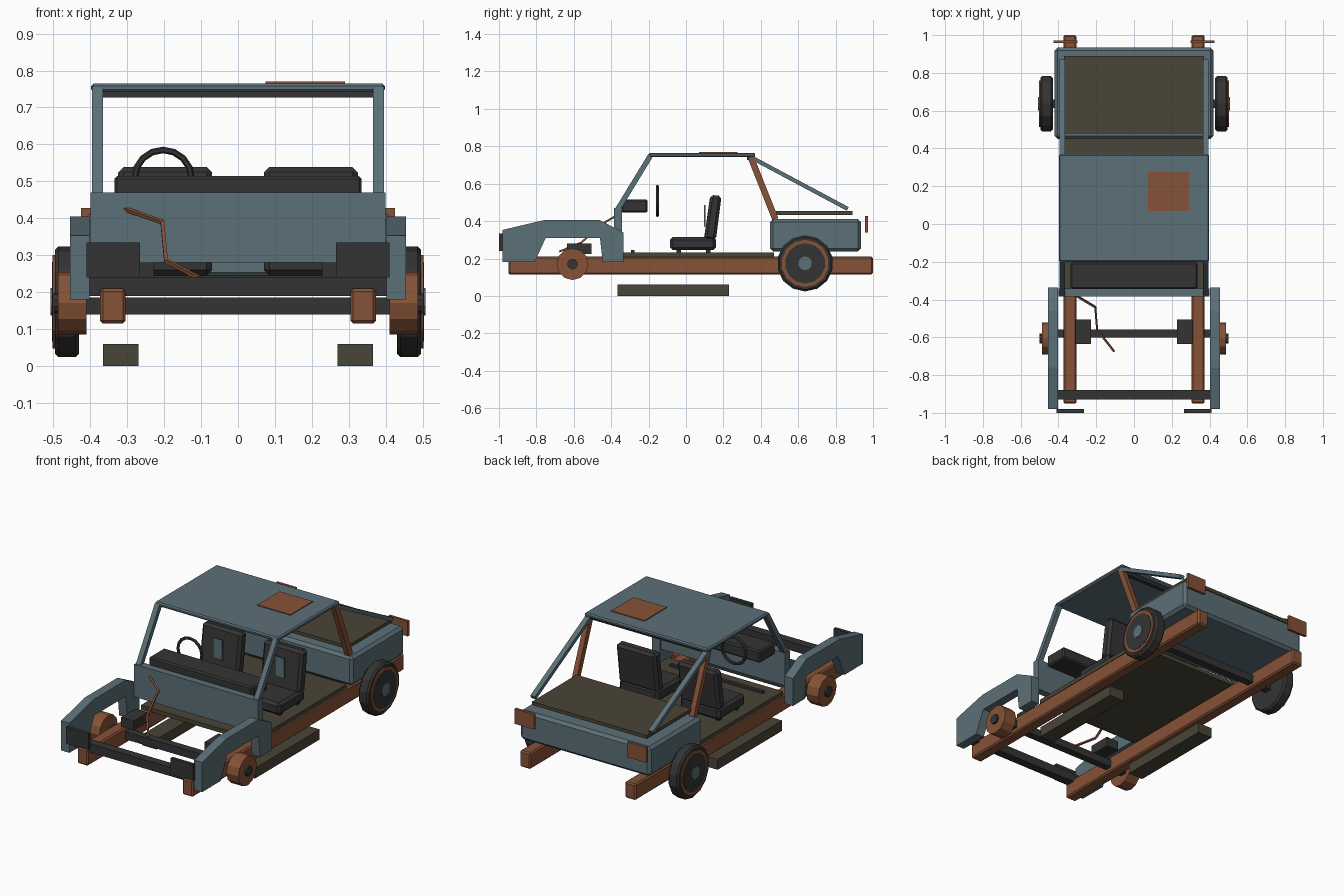
import bpy, bmesh, math
from mathutils import Vector

if "Cube" in bpy.data.objects:
    bpy.data.objects.remove(bpy.data.objects["Cube"])


def mat(name, c):
    m = bpy.data.materials.new(name)
    m.diffuse_color = (*c, 1)
    m.use_nodes = True
    m.node_tree.nodes["Principled BSDF"].inputs["Base Color"].default_value = m.diffuse_color
    return m


BLUE = mat("weathered blue", (0.105, 0.16, 0.185))
RUST = mat("rust", (0.24, 0.085, 0.038))
DARK = mat("charcoal", (0.034, 0.034, 0.035))
OLIVE = mat("dull olive", (0.066, 0.058, 0.038))


def finish(name, bm, m, bevel=0):
    bmesh.ops.recalc_face_normals(bm, faces=bm.faces)
    me = bpy.data.meshes.new(name)
    bm.to_mesh(me)
    bm.free()
    me.materials.append(m)
    o = bpy.data.objects.new(name, me)
    bpy.context.collection.objects.link(o)
    if bevel:
        b = o.modifiers.new("bevel", 'BEVEL')
        b.width, b.segments = bevel, 1
    return o


def box(name, x, y, z, m, bevel=0):
    bm = bmesh.new()
    bmesh.ops.create_cube(bm, size=1)
    for v in bm.verts:
        v.co = [(a[0] + a[1]) / 2 + c * (a[1] - a[0]) for c, a in zip(v.co, (x, y, z))]
    return finish(name, bm, m, bevel)


def side_profile(name, pts, x0, x1, m, bevel=0):
    # (y, z) outline extruded along x
    bm = bmesh.new()
    f = bm.faces.new([bm.verts.new((x0, y, z)) for y, z in pts])
    r = bmesh.ops.extrude_face_region(bm, geom=[f])
    for v in r['geom']:
        if isinstance(v, bmesh.types.BMVert):
            v.co.x = x1
    return finish(name, bm, m, bevel)


def disc(name, x0, x1, y, z, r, n, m, bevel=0):
    pts = [(y + r * math.sin(2 * math.pi * i / n), z + r * math.cos(2 * math.pi * i / n))
           for i in range(n)]
    return side_profile(name, pts, x0, x1, m, bevel)


def bar(name, a, b, w, t, m):
    # straight strut of rectangular section between two points
    a, b = Vector(a), Vector(b)
    d = (b - a).normalized()
    u = (Vector((1, 0, 0)) - d * d.x).normalized()
    v = d.cross(u)
    bm = bmesh.new()
    ends = [[bm.verts.new(p + u * w / 2 * i + v * t / 2 * j)
             for i, j in ((-1, -1), (1, -1), (1, 1), (-1, 1))] for p in (a, b)]
    bm.faces.new(ends[0])
    bm.faces.new(ends[1])
    for i in range(4):
        k = (i + 1) % 4
        bm.faces.new((ends[0][i], ends[0][k], ends[1][k], ends[1][i]))
    return finish(name, bm, m)


FENDER = [(-.98, .18), (-.98, .353), (-.76, .405), (-.46, .405), (-.335, .34),
          (-.335, .18), (-.445, .18), (-.46, .31), (-.75, .31), (-.81, .18)]
BACKREST = [(.095, .30), (.13, .54), (.19, .535), (.16, .30)]

for s, side in ((-1, "left"), (1, "right")):
    def X(a, b):
        return tuple(sorted((s * a, s * b)))

    # chassis
    box(side + "_frame_rail", X(.304, .374), (-.95, 1), (.115, .21), RUST, .008)
    box(side + "_side_step", X(.27, .365), (-.365, .23), (0, .06), OLIVE)
    box(side + "_spring_block", X(.228, .31), (-.635, -.505), (.225, .28), DARK)
    # front wing and lamp
    side_profile(side + "_front_fender", FENDER, *X(.402, .455), BLUE)
    box(side + "_headlamp_plate", X(.265, .41), (-1, -.98), (.24, .335), DARK)
    # bare front hub
    disc(side + "_front_drum", *X(.41, .487), -.607, .17, .085, 12, RUST)
    disc(side + "_drum_cap", *X(.48, .5), -.607, .17, .028, 10, DARK)
    # rear wheel
    disc(side + "_rear_tyre", *X(.43, .496), .637, .174, .15, 14, DARK, .01)
    disc(side + "_rim_ring", *X(.49, .502), .637, .174, .126, 14, RUST)
    disc(side + "_rim_dish", *X(.49, .504), .637, .174, .108, 14, DARK)
    disc(side + "_wheel_hub", *X(.49, .508), .637, .174, .037, 10, BLUE)
    # cabin struts
    bar(side + "_front_pillar", (s * .38, -.37, .455), (s * .38, -.19, .75), .03, .028, BLUE)
    bar(side + "_middle_pillar", (s * .38, .345, .745), (s * .38, .478, .41), .03, .034, RUST)
    bar(side + "_rear_stay", (s * .38, .35, .74), (s * .38, .865, .465), .03, .022, BLUE)
    box(side + "_tail_lamp", X(.30, .425), (.957, .972), (.34, .428), RUST)
    # seat
    box(side + "_seat_cushion", X(.07, .325), (-.085, .16), (.245, .315), DARK, .015)
    side_profile(side + "_seat_back", BACKREST, *X(.07, .325), DARK, .015)
    box(side + "_seat_patch", X(.17, .23), (.097, .103), (.37, .487), BLUE)
    for x in (.1, .295):
        for y in (-.04, .12):
            box(side + "_seat_foot", X(x - .012, x + .012), (y - .012, y + .012), (.23, .25), DARK)

# cross members and axles
box("front_cross_beam", (-.41, .41), (-.93, -.88), (.19, .24), DARK)
box("front_axle", (-.42, .42), (-.602, -.558), (.14, .185), DARK)
box("rear_axle", (-.44, .44), (.615, .66), (.14, .185), DARK)
box("floor_bar", (-.3, .3), (-.295, -.275), (.228, .245), DARK)

# body
box("floor_pan", (-.37, .37), (-.365, .47), (.208, .232), OLIVE)
box("firewall", (-.4, .4), (-.385, -.342), (.28, .47), BLUE)
box("dashboard", (-.335, .335), (-.345, -.205), (.445, .515), DARK, .008)
box("rear_body", (-.42, .42), (.45, .935), (.237, .41), BLUE, .016)
box("trunk_cover", (-.37, .37), (.48, .89), (.433, .453), OLIVE)
box("roof", (-.398, .398), (-.2, .37), (.742, .765), BLUE, .007)
box("rear_header", (-.365, .365), (.325, .35), (.727, .744), DARK)
box("roof_rust_patch", (.075, .29), (.07, .275), (.763, .77), RUST)

# steering wheel
bm = bmesh.new()
N, K = 16, 6
rings = []
for i in range(N):
    a = 2 * math.pi * i / N
    rings.append([bm.verts.new((-.203 + (.077 + .009 * math.cos(b)) * math.cos(a),
                                -.153 + .009 * math.sin(b),
                                .508 + (.077 + .009 * math.cos(b)) * math.sin(a)))
                  for b in [2 * math.pi * j / K for j in range(K)]])
for i in range(N):
    for j in range(K):
        p, q, k = rings[i], rings[(i + 1) % N], (j + 1) % K
        bm.faces.new((p[j], q[j], q[k], p[k]))
finish("steering_wheel", bm, DARK)

# loose cable in the engine bay
path = [(-.33, -.365, .433), (-.205, -.44, .39), (-.195, -.56, .285), (-.105, -.675, .238)]
for a, b in zip(path, path[1:]):
    bar("loose_cable", a, b, .01, .01, RUST)
